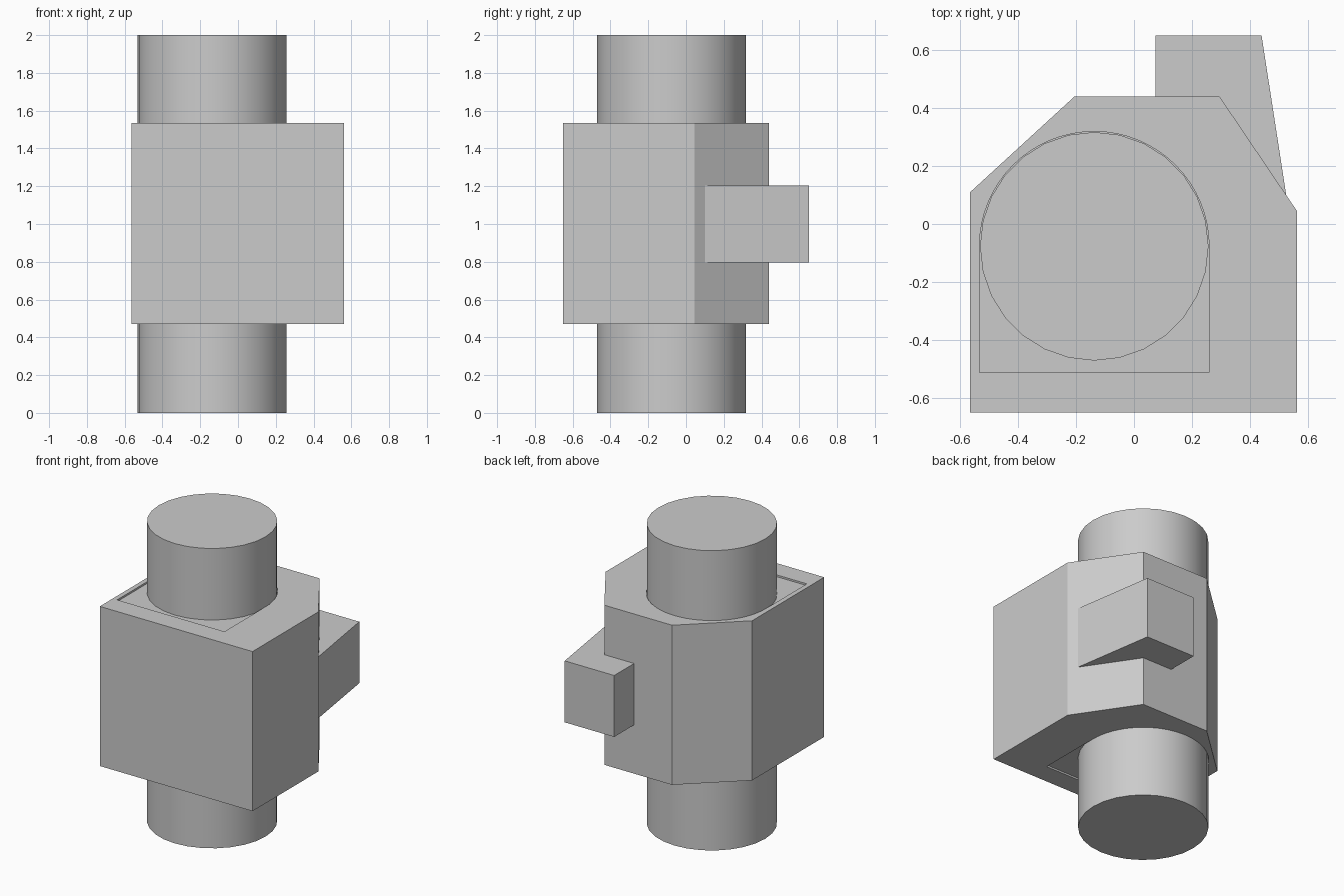
import bpy
import bmesh
from math import cos, sin, pi

cube = bpy.data.objects.get("Cube")
if cube:
    bpy.data.objects.remove(cube, do_unlink=True)

GREY = (0.6, 0.6, 0.6, 1.0)
grey = bpy.data.materials.new("plain grey")
grey.use_nodes = True
grey.diffuse_color = GREY
grey.node_tree.nodes["Principled BSDF"].inputs["Base Color"].default_value = GREY

CX, CY, R = -0.137, -0.077, 0.394
LOW, HIGH = 0.47, 1.535
RECESS = 0.012


def prism(name, outline, z0, z1):
    """Extrude a closed outline upward from z0 to z1."""
    bm = bmesh.new()
    base = bm.faces.new([bm.verts.new((x, y, z0)) for x, y in outline])
    top = bmesh.ops.extrude_face_region(bm, geom=[base])["geom"]
    bmesh.ops.translate(bm, vec=(0, 0, z1 - z0),
                        verts=[v for v in top if isinstance(v, bmesh.types.BMVert)])
    bmesh.ops.recalc_face_normals(bm, faces=bm.faces)
    mesh = bpy.data.meshes.new(name)
    bm.to_mesh(mesh)
    bm.free()
    obj = bpy.data.objects.new(name, mesh)
    bpy.context.collection.objects.link(obj)
    mesh.materials.append(grey)
    return obj


def activate(obj):
    bpy.ops.object.select_all(action="DESELECT")
    obj.select_set(True)
    bpy.context.view_layer.objects.active = obj


def arc(radius, count, sweep):
    return [(CX + radius * cos(sweep * i / count), CY + radius * sin(sweep * i / count))
            for i in range(count)]


# Housing block with two chamfered back corners
housing = prism("housing", [(-0.565, -0.65), (0.562, -0.65), (0.562, 0.045),
                            (0.295, 0.44), (-0.205, 0.44), (-0.565, 0.11)], LOW, HIGH)

# Shallow arched recess in the top and bottom of the housing
wide = R + 0.002
arch = arc(wide, 32, pi) + [(CX - wide, CY), (CX - wide, -0.513), (CX + wide, -0.513)]
for z0, z1 in ((HIGH - RECESS, HIGH + 0.1), (LOW - 0.1, LOW + RECESS)):
    cutter = prism("recess_cutter", arch, z0, z1)
    cutter.hide_render = True
    cut = housing.modifiers.new("recess", "BOOLEAN")
    cut.operation = "DIFFERENCE"
    cut.solver = "EXACT"
    cut.object = cutter
    activate(housing)
    bpy.ops.object.modifier_apply(modifier=cut.name)
    bpy.data.objects.remove(cutter, do_unlink=True)

# Round shaft through the housing
shaft = prism("shaft", arc(R, 28, 2 * pi), 0, 2)
activate(shaft)
bpy.ops.object.shade_smooth_by_angle()

# Side arm projecting from the back corner
prism("side_arm", [(0.075, 0.65), (0.075, 0.3), (0.4, 0.1), (0.525, 0.1), (0.44, 0.65)],
      0.795, 1.205)
